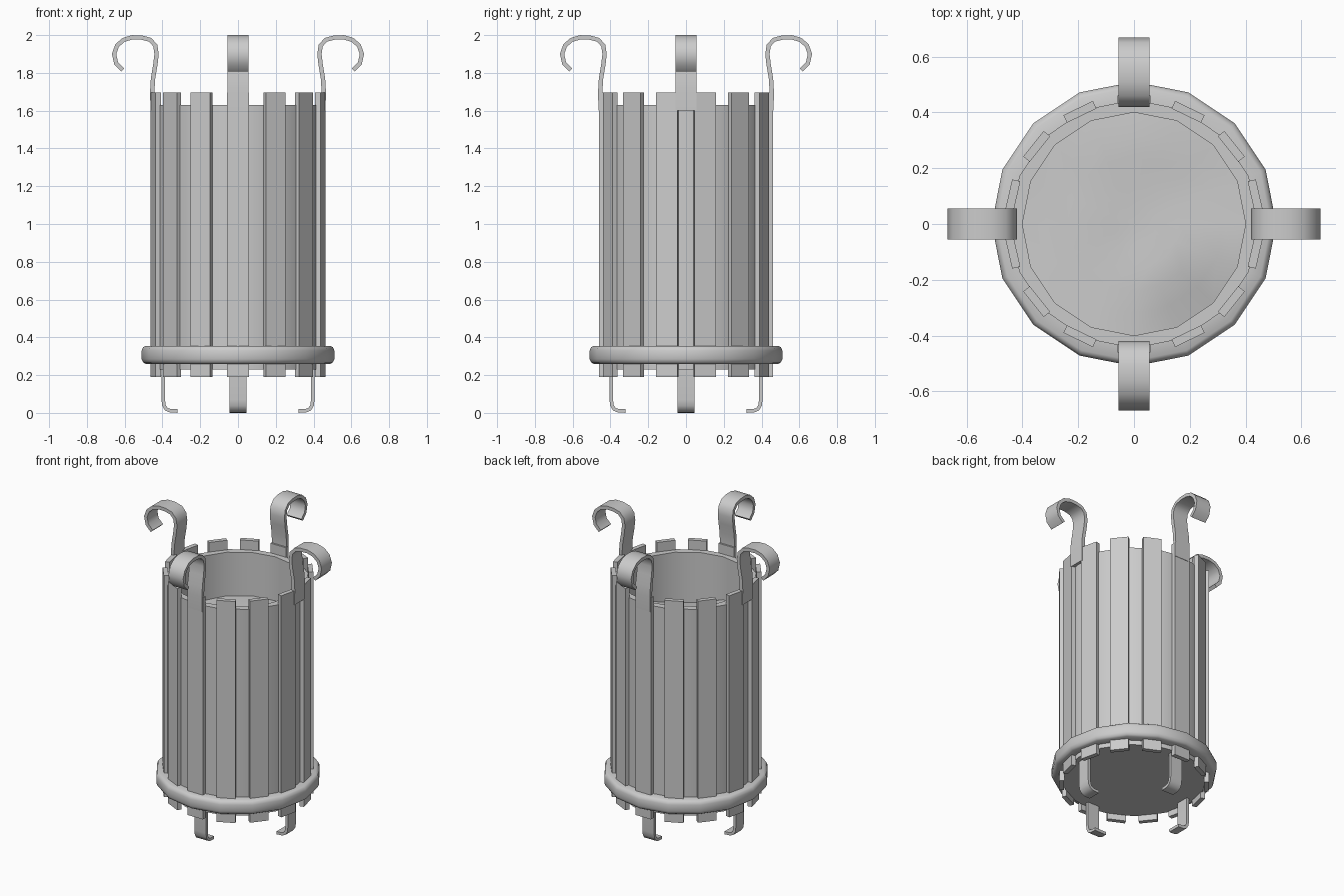
import bpy, bmesh, math
from mathutils import Vector, noise

if "Cube" in bpy.data.objects:
    bpy.data.objects.remove(bpy.data.objects["Cube"])


def make_object(name, bm, smooth=None):
    bmesh.ops.recalc_face_normals(bm, faces=bm.faces)
    mesh = bpy.data.meshes.new(name)
    bm.to_mesh(mesh)
    bm.free()
    ob = bpy.data.objects.new(name, mesh)
    bpy.context.collection.objects.link(ob)
    if smooth:
        bpy.ops.object.select_all(action='DESELECT')
        ob.select_set(True)
        bpy.context.view_layer.objects.active = ob
        bpy.ops.object.shade_smooth_by_angle(angle=math.radians(smooth))
    return ob


def lathe(name, profile, closed, sides=16, smooth=35):
    # Revolve an (r, z) profile; r = 0 becomes a single pole vertex
    bm = bmesh.new()
    rings = []
    for r, z in profile:
        if r == 0:
            rings.append([bm.verts.new((0, 0, z))] * sides)
        else:
            rings.append([bm.verts.new((r * math.cos(math.tau * i / sides),
                                        r * math.sin(math.tau * i / sides), z))
                          for i in range(sides)])
    pairs = list(zip(rings, rings[1:])) + ([(rings[-1], rings[0])] if closed else [])
    for a, b in pairs:
        for i in range(sides):
            j = (i + 1) % sides
            bm.faces.new(list(dict.fromkeys((a[i], a[j], b[j], b[i]))))
    return make_object(name, bm, smooth)


def strap(name, path, width, thick, angle):
    # Flat metal strip following an (r, z) path, turned about the z axis
    pts = [Vector(p) for p in path]
    bm = bmesh.new()
    rings = []
    for i, p in enumerate(pts):
        t = (pts[min(i + 1, len(pts) - 1)] - pts[max(i - 1, 0)]).normalized()
        n = Vector((-t.y, t.x)) * thick / 2
        ring = []
        for q, s in ((p + n, 1), (p + n, -1), (p - n, -1), (p - n, 1)):
            x, y = q.x, s * width / 2
            ring.append(bm.verts.new((x * math.cos(angle) - y * math.sin(angle),
                                      x * math.sin(angle) + y * math.cos(angle), q.y)))
        rings.append(ring)
    for a, b in zip(rings, rings[1:]):
        for i in range(4):
            j = (i + 1) % 4
            bm.faces.new((a[i], a[j], b[j], b[i]))
    bm.faces.new(rings[0])
    bm.faces.new(rings[-1])
    return make_object(name, bm, 45)


# Inner tub, open at the top with a closed base
lathe("tub", [(0, 0.23), (0.445, 0.23), (0.445, 1.63), (0.40, 1.63),
              (0.40, 0.27), (0, 0.27)], False)

# Rounded base band
lathe("base_band", [(0.43, 0.26), (0.49, 0.26), (0.503, 0.268), (0.51, 0.285),
                    (0.51, 0.33), (0.503, 0.347), (0.49, 0.355), (0.43, 0.355)], True, smooth=50)

# Uneven soil fill with a dip near the front right wall
soil = lathe("soil", [(0.40, 1.33), (0.32, 1.33), (0.24, 1.33), (0.16, 1.33),
                      (0.08, 1.33), (0, 1.33)], False, smooth=80)
for v in soil.data.vertices:
    d = (Vector((v.co.x, v.co.y)) - Vector((0.22, -0.33))).length
    v.co.z += 0.02 * noise.noise(v.co * 4) - 0.07 * math.exp(-(d / 0.09) ** 2)

# Vertical slats
for k in range(14):
    a = math.pi / 2 + math.tau * k / 14
    strap(f"slat_{k + 1}", [(0.446, 0.19), (0.446, 1.695)], 0.117, 0.03, a)

# Curled top hooks and bent feet on the four sides
hook = [(0.452, 1.60), (0.454, 1.70), (0.450, 1.77), (0.438, 1.84), (0.431, 1.90),
        (0.438, 1.945), (0.465, 1.975), (0.51, 1.987), (0.56, 1.988), (0.605, 1.975),
        (0.64, 1.945), (0.656, 1.90), (0.645, 1.85), (0.61, 1.815)]
foot = [(0.396, 0.25), (0.396, 0.07), (0.392, 0.04), (0.38, 0.02),
        (0.36, 0.012), (0.32, 0.01)]
for k in range(4):
    a = k * math.pi / 2
    strap(f"hook_{k + 1}", hook, 0.11, 0.023, a)
    strap(f"foot_{k + 1}", foot, 0.088, 0.019, a)
